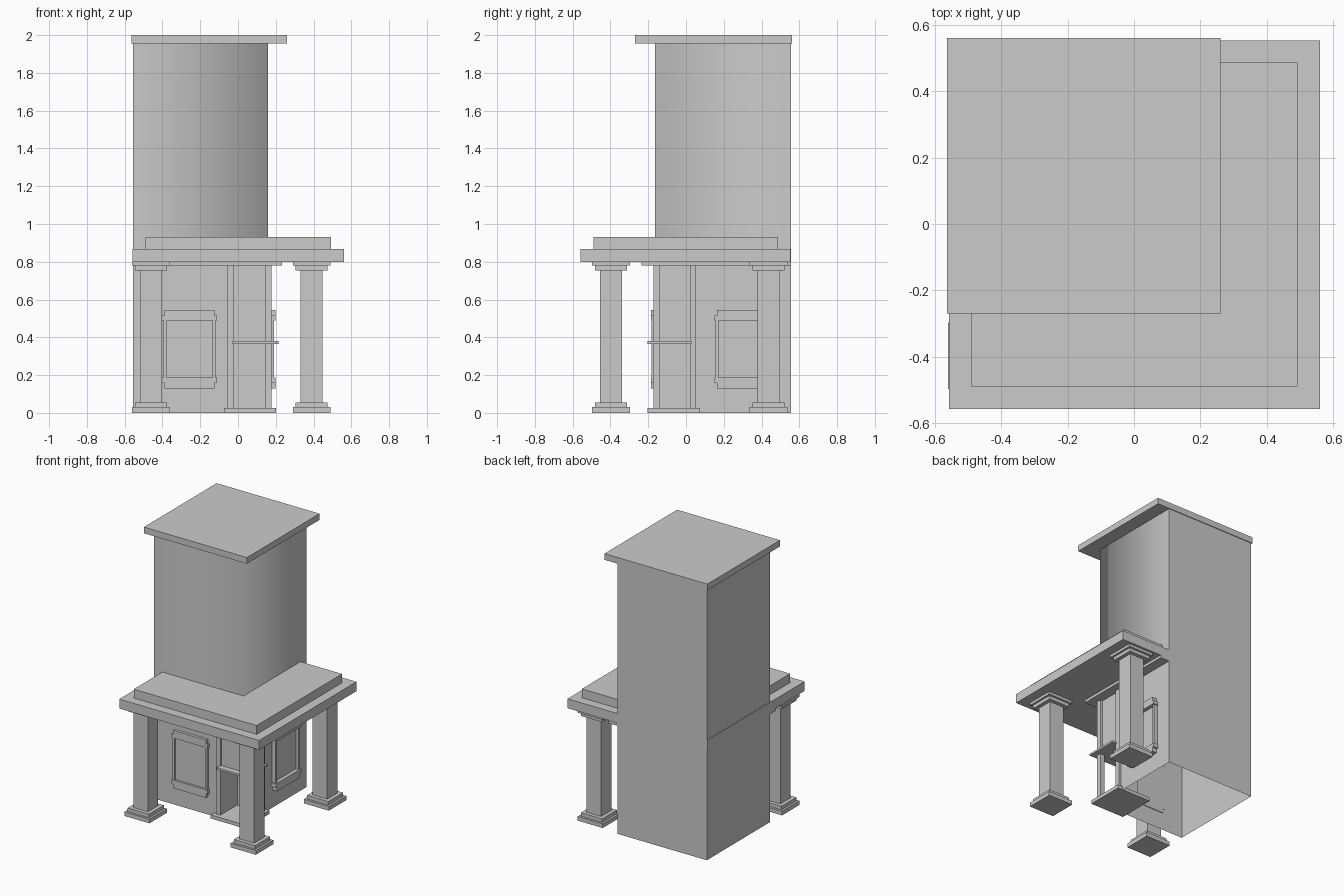
import bpy, bmesh

if "Cube" in bpy.data.objects:
    bpy.data.objects.remove(bpy.data.objects["Cube"])


def finish(name, bm):
    me = bpy.data.meshes.new(name)
    bm.to_mesh(me)
    bm.free()
    ob = bpy.data.objects.new(name, me)
    bpy.context.collection.objects.link(ob)
    return ob


def boxes(name, *specs):
    """One object from boxes given as (x0, x1, y0, y1, z0, z1)."""
    bm = bmesh.new()
    for s in specs:
        vs = bmesh.ops.create_cube(bm, size=1)["verts"]
        for v in vs:
            v.co = [(s[2 * i] + s[2 * i + 1]) / 2 + v.co[i] * (s[2 * i + 1] - s[2 * i])
                    for i in range(3)]
    return finish(name, bm)


def shell(name, pts, z0, z1):
    """Open-ended walls following a counter-clockwise footprint."""
    bm = bmesh.new()
    lo = [bm.verts.new((x, y, z0)) for x, y in pts]
    hi = [bm.verts.new((x, y, z1)) for x, y in pts]
    n = len(pts)
    for i in range(n):
        j = (i + 1) % n
        bm.faces.new((lo[i], lo[j], hi[j], hi[i]))
    return finish(name, bm)


L, B, R, F = -0.555, 0.555, 0.16, -0.165   # tower left, back, right, front

# Upper tower: front and right faces are shaded as one soft surface
tower = shell("upper_tower", [(L, F), (R, F), (R, B), (L, B)], 0.80, 1.96)
for i in (0, 1):
    tower.data.polygons[i].use_smooth = True

# Lower walls with a pocket for the corner entrance, open underneath
shell("lower_walls", [(L, F), (-0.02, F), (-0.02, 0.02), (R, 0.02), (R, B), (L, B)], 0, 0.80)

# Roof cap and the two stepped canopy slabs
boxes("roof_cap", (-0.563, 0.26, -0.27, 0.56, 1.955, 2.0))
boxes("canopy_lower_slab", (-0.558, 0.56, -0.558, 0.553, 0.80, 0.868))
boxes("canopy_upper_slab", (-0.49, 0.492, -0.49, 0.486, 0.868, 0.932))

# Thin cornice under the canopy
boxes("cornice", (L, 0.232, -0.235, F + 0.01, 0.78, 0.80),
      (R - 0.01, 0.232, F + 0.01, B, 0.78, 0.80))

# Columns with stepped base and capital
for name, x, y in (("front_left_column", -0.46, -0.397),
                   ("front_right_column", 0.39, -0.397),
                   ("back_right_column", 0.39, 0.437)):
    levels = ((0.10, 0.0, 0.03), (0.085, 0.03, 0.056), (0.058, 0.056, 0.755),
              (0.085, 0.755, 0.78), (0.10, 0.78, 0.80))
    boxes(name, *[(x - h, x + h, y - h, y + h, a, b) for h, a, b in levels])

# Corner entrance: posts, step, shelf and the closed part above the shelf
boxes("entrance_posts",
      (-0.055, -0.02, -0.173, -0.138, 0.0, 0.78),
      (0.142, 0.177, -0.173, -0.138, 0.0, 0.78),
      (0.142, 0.177, 0.02, 0.053, 0.0, 0.78))
boxes("entrance_step", (-0.075, 0.20, -0.205, 0.073, 0.0, 0.026))
boxes("entrance_shelf", (-0.028, 0.215, -0.205, 0.03, 0.366, 0.38))
boxes("entrance_upper_block", (-0.02, R - 0.002, F + 0.005, 0.02, 0.38, 0.80))

# Wall panels with notched frame corners: (u0, u1, z0, z1, depth share)
parts = ((-0.132, 0.132, 0.515, 0.545, 1), (-0.145, 0.145, 0.49, 0.515, 1),
         (-0.132, 0.132, 0.128, 0.158, 1), (-0.145, 0.145, 0.158, 0.187, 1),
         (-0.138, -0.122, 0.187, 0.49, 0.8), (0.122, 0.138, 0.187, 0.49, 0.8),
         (-0.122, 0.122, 0.187, 0.49, 0.3))
boxes("front_wall_panel", *[(-0.257 + a, -0.257 + b, F - 0.021 * d, F + 0.005, z0, z1)
                            for a, b, z0, z1, d in parts])
boxes("right_wall_panel", *[(R - 0.005, R + 0.038 * d, 0.295 + a, 0.295 + b, z0, z1)
                            for a, b, z0, z1, d in parts])
